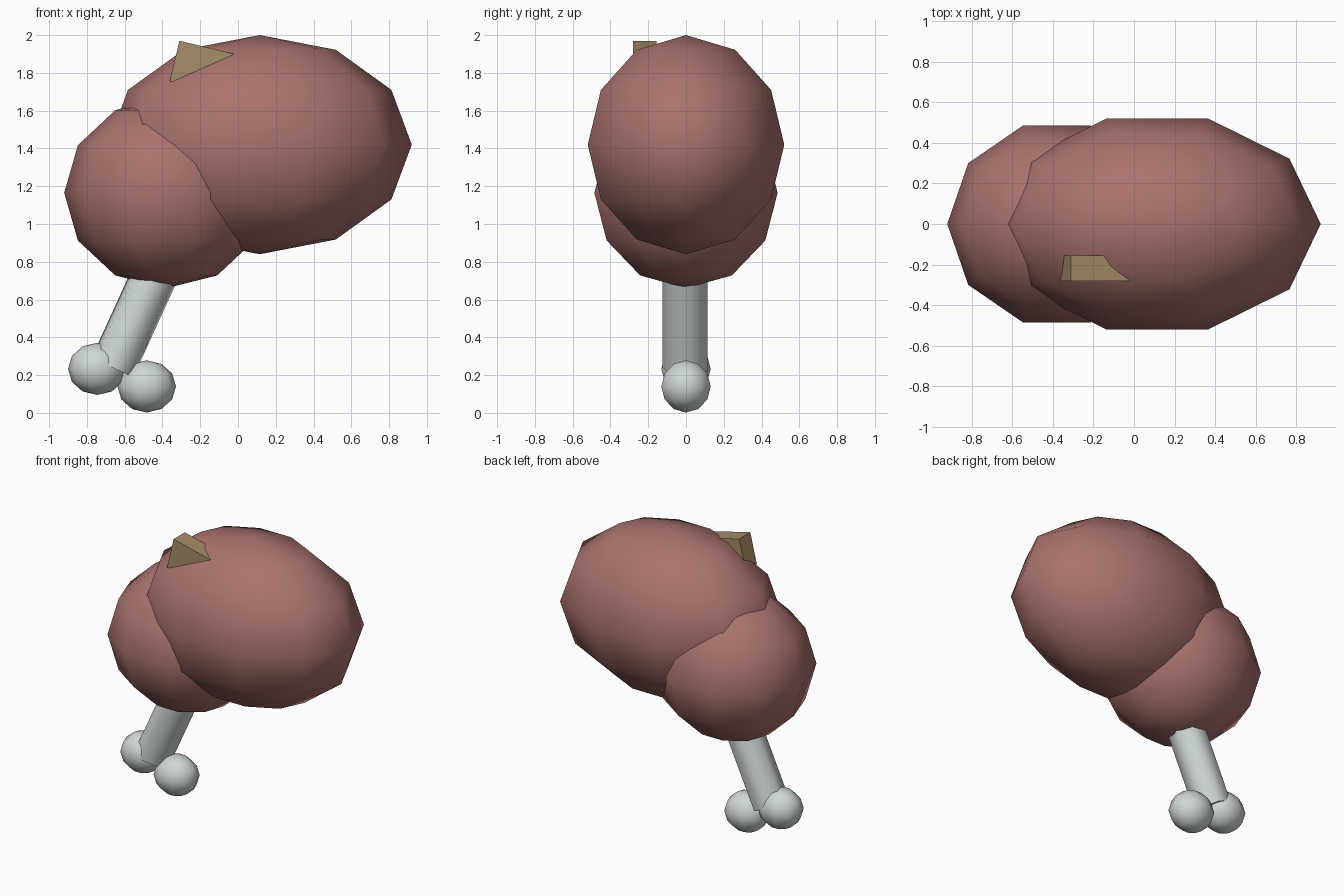
import bpy, bmesh
from math import atan2, radians, cos, sin
from mathutils import Matrix, Vector

if "Cube" in bpy.data.objects:
    bpy.data.objects.remove(bpy.data.objects["Cube"])


def material(name, rgb):
    m = bpy.data.materials.new(name)
    m.diffuse_color = (*rgb, 1)
    m.use_nodes = True
    m.node_tree.nodes["Principled BSDF"].inputs["Base Color"].default_value = m.diffuse_color
    return m


meat = material("meat_red", (0.40, 0.17, 0.155))
bone = material("bone_white", (0.62, 0.68, 0.66))
tan = material("stub_tan", (0.38, 0.27, 0.14))


def finish(name, bm, mat, smooth_angle=None):
    me = bpy.data.meshes.new(name)
    bm.to_mesh(me)
    bm.free()
    me.materials.append(mat)
    ob = bpy.data.objects.new(name, me)
    bpy.context.collection.objects.link(ob)
    if smooth_angle:
        bpy.ops.object.select_all(action='DESELECT')
        ob.select_set(True)
        bpy.context.view_layer.objects.active = ob
        bpy.ops.object.shade_smooth_by_angle(angle=radians(smooth_angle))
    return ob


def face_vertex(bm, angle):
    """Turn about z so that one rim vertex points along the angle."""
    v = max(bm.verts, key=lambda p: p.co.xy.length).co
    bmesh.ops.rotate(bm, verts=bm.verts,
                     matrix=Matrix.Rotation(angle - atan2(v.y, v.x), 3, 'Z'))


def ellipsoid(name, centre, radii, mat):
    bm = bmesh.new()
    bmesh.ops.create_uvsphere(bm, u_segments=10, v_segments=6, radius=1)
    face_vertex(bm, 0)
    bmesh.ops.scale(bm, vec=radii, verts=bm.verts)
    bmesh.ops.translate(bm, vec=centre, verts=bm.verts)
    return finish(name, bm, mat, 80)


# Meat: large body and smaller lower lobe
ellipsoid("meat_body", (0.115, 0, 1.42), (0.805, 0.547, 0.58), meat)
ellipsoid("meat_lower_lobe", (-0.38, 0, 1.165), (0.54, 0.51, 0.505), meat)

# Knobs at the end of the bone
for side, x, z in (("left", -0.745, 0.233), ("right", -0.483, 0.14)):
    ellipsoid(f"bone_knob_{side}", (x, 0, z), (0.155, 0.137, 0.138), bone)

# Seven-sided bone shaft, leaning into the meat
bottom, tilt, length = Vector((-0.665, 0, 0.24)), radians(24.5), 0.7
bm = bmesh.new()
bmesh.ops.create_cone(bm, cap_ends=True, segments=7, radius1=0.125,
                      radius2=0.125, depth=length)
face_vertex(bm, radians(-90))
bmesh.ops.translate(bm, vec=(0, 0, length / 2), verts=bm.verts)
bmesh.ops.transform(bm, verts=bm.verts,
                    matrix=Matrix.Translation(bottom) @ Matrix.Rotation(tilt, 4, 'Y'))
finish("bone_shaft", bm, bone, 60)

# Tilted block half sunk in the top of the meat, placed by its upper left edge
a, size = radians(13.6), Vector((0.34, 0.125, 0.22))
bm = bmesh.new()
bmesh.ops.create_cube(bm, size=1)
bmesh.ops.scale(bm, vec=size, verts=bm.verts)
bmesh.ops.translate(bm, vec=(size.x / 2, 0, -size.z / 2), verts=bm.verts)
bmesh.ops.transform(bm, verts=bm.verts,
                    matrix=Matrix.Translation((-0.31, -0.218, 1.97)) @ Matrix.Rotation(a, 4, 'Y'))
finish("top_block", bm, tan)
